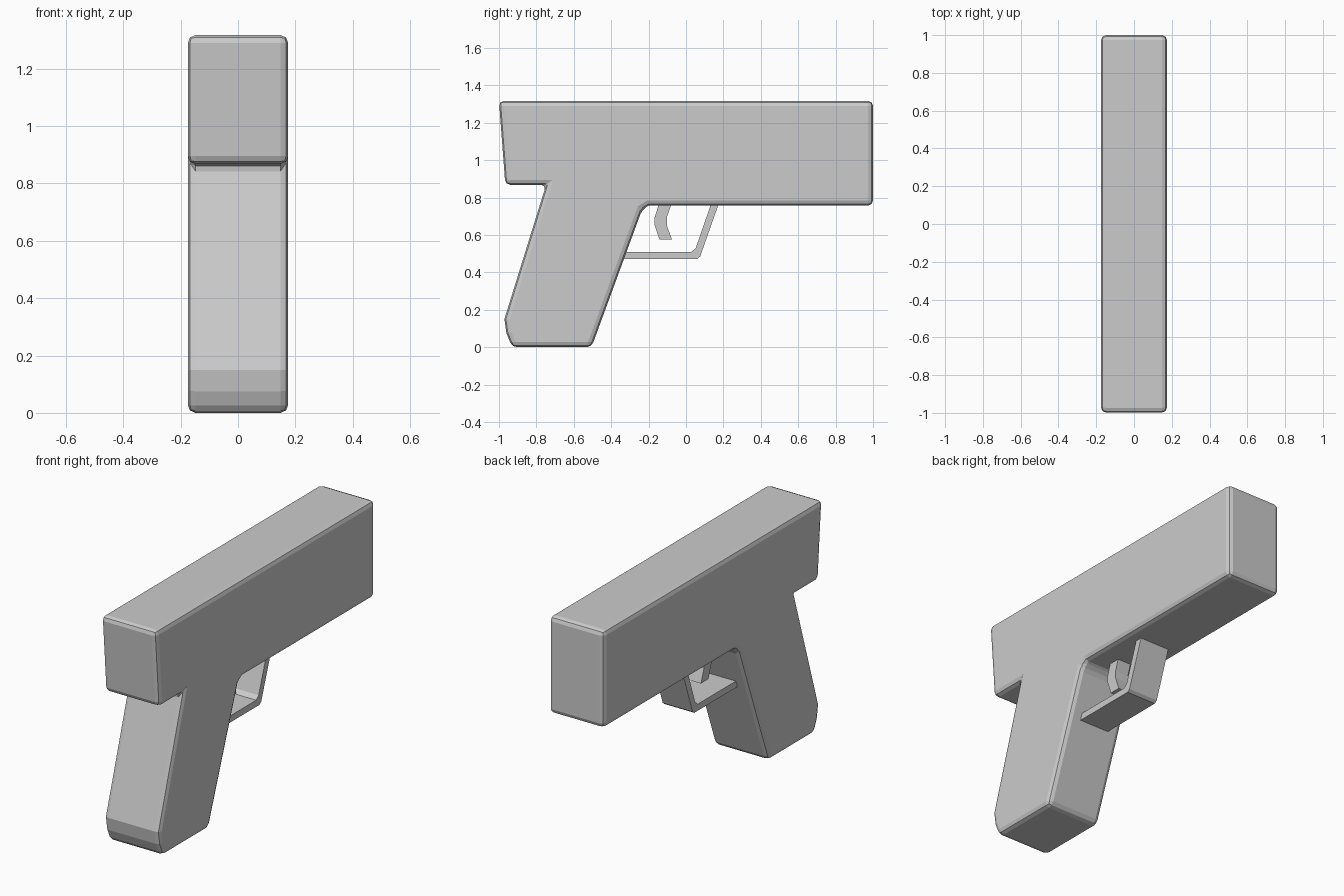
import bpy, bmesh

if "Cube" in bpy.data.objects:
    bpy.data.objects.remove(bpy.data.objects["Cube"])


def extrude_profile(name, profile, half_width, bevel=0.0):
    """Extrude a (y, z) outline symmetrically along x."""
    bm = bmesh.new()
    face = bm.faces.new([bm.verts.new((-half_width, y, z)) for y, z in profile])
    ext = bmesh.ops.extrude_face_region(bm, geom=[face])
    verts = [g for g in ext["geom"] if isinstance(g, bmesh.types.BMVert)]
    bmesh.ops.translate(bm, verts=verts, vec=(2 * half_width, 0, 0))
    bmesh.ops.recalc_face_normals(bm, faces=bm.faces[:])
    mesh = bpy.data.meshes.new(name)
    bm.to_mesh(mesh)
    bm.free()
    obj = bpy.data.objects.new(name, mesh)
    bpy.context.collection.objects.link(obj)
    if bevel:
        mod = obj.modifiers.new("Rounded edges", "BEVEL")
        mod.width = bevel
        mod.segments = 2
        mod.limit_method = "ANGLE"
        mod.angle_limit = 0.6
    return obj


# Slide and grip as one solid outline
extrude_profile("body", [
    (-1.0, 1.317), (1.0, 1.317), (1.0, 0.757), (-0.20, 0.757), (-0.235, 0.735),
    (-0.505, 0.0), (-0.93, 0.0), (-0.96, 0.075), (-0.971, 0.15),
    (-0.748, 0.868), (-0.966, 0.868),
], 0.175, bevel=0.027)

# Trigger guard: bent strip from grip to underside
extrude_profile("trigger_guard", [
    (-0.36, 0.472), (0.06, 0.472), (0.076, 0.485), (0.178, 0.775),
    (0.137, 0.775), (0.052, 0.53), (0.03, 0.51), (-0.36, 0.51),
], 0.095)

# Curved trigger
extrude_profile("trigger", [
    (-0.14, 0.78), (-0.169, 0.69), (-0.169, 0.655), (-0.142, 0.575),
    (-0.075, 0.575), (-0.102, 0.65), (-0.102, 0.695), (-0.073, 0.78),
], 0.043)
